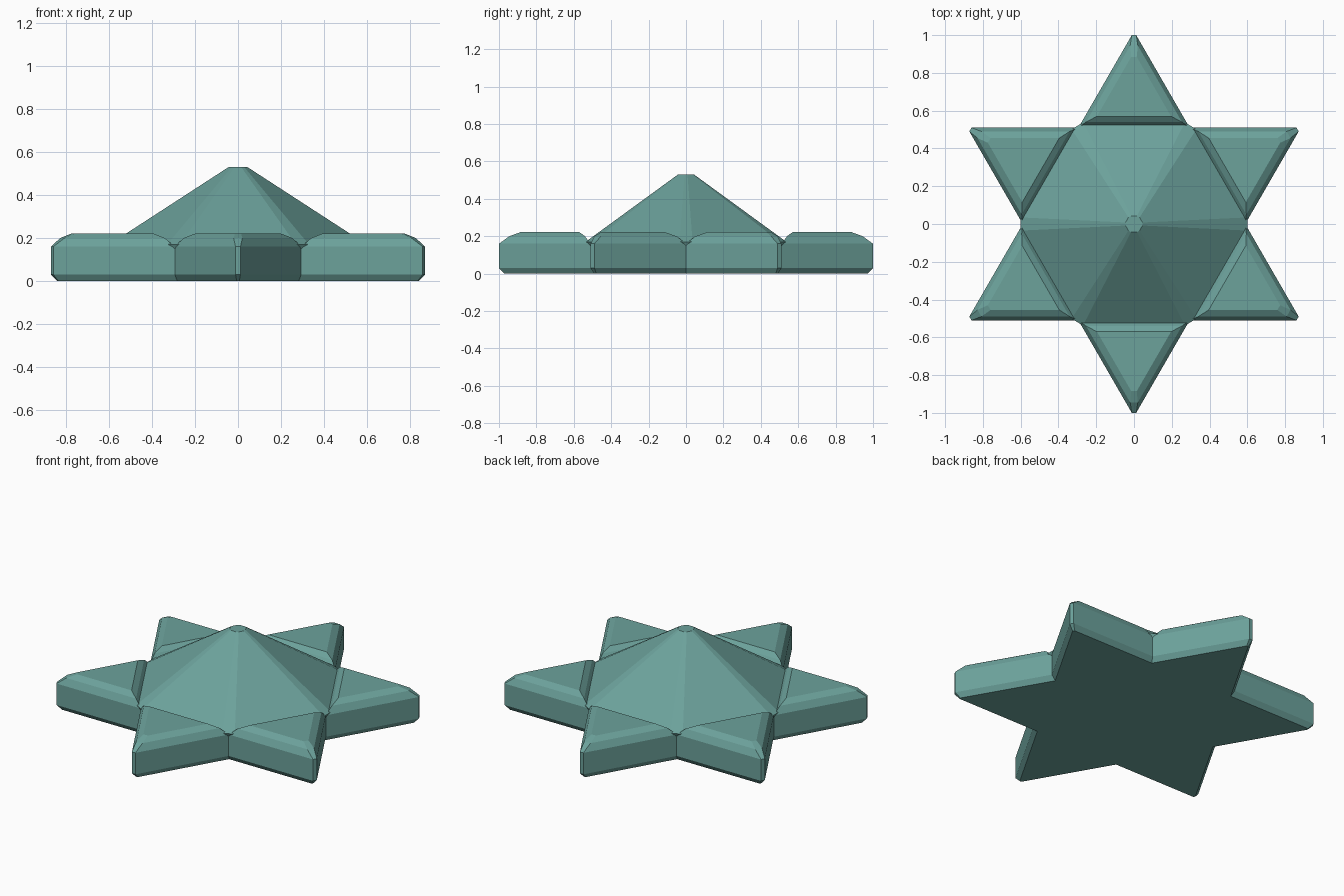
import bpy, bmesh
from math import sin, cos, pi, tan, radians

if "Cube" in bpy.data.objects:
    bpy.data.objects.remove(bpy.data.objects["Cube"])

T30 = tan(radians(30))
TIP = 1.02  # radius of the sharp star tip before it is blunted


def loft(bm, rings):
    """Closed solid from stacked rings, each a (points, z) pair."""
    loops = [[bm.verts.new((x, y, z)) for x, y in pts] for pts, z in rings]
    n = len(loops[0])
    for a, b in zip(loops, loops[1:]):
        for i in range(n):
            j = (i + 1) % n
            bm.faces.new((a[i], a[j], b[j], b[i]))
    bm.faces.new(loops[0][::-1])
    bm.faces.new(loops[-1])


def polar(u, v, a):
    """Point u along direction a, v sideways."""
    return (u * cos(a) - v * sin(a), u * sin(a) + v * cos(a))


def finish(name, bm):
    bmesh.ops.recalc_face_normals(bm, faces=bm.faces)
    me = bpy.data.meshes.new(name)
    bm.to_mesh(me)
    bm.free()
    ob = bpy.data.objects.new(name, me)
    bpy.context.collection.objects.link(ob)
    me.materials.append(mat)


mat = bpy.data.materials.new("teal")
mat.diffuse_color = (0.15, 0.36, 0.33, 1)
mat.use_nodes = True
mat.node_tree.nodes["Principled BSDF"].inputs["Base Color"].default_value = mat.diffuse_color


def star(inset, cut):
    """Six pointed outline with blunt tips."""
    t = TIP - 2 * inset
    w = (t - cut) * T30
    pts = []
    for k in range(6):
        a = pi / 6 + k * pi / 3
        pts += [polar(cut, -w, a), polar(cut, w, a),
                polar(t / 3 ** 0.5, 0, a + pi / 6)]
    return pts


# Star slab with chamfered underside
bm = bmesh.new()
loft(bm, [(star(0.02, 0.97), 0), (star(0, 1), 0.03), (star(0, 1), 0.16)])
finish("star_base", bm)


# Raised, rounded top on each star point
def point(inset, cut, inner, a):
    t = TIP - 2 * inset
    w, b = (t - cut) * T30, (t - inner) * T30
    return [polar(inner, -b, a), polar(cut, -w, a), polar(cut, w, a), polar(inner, b, a)]


bm = bmesh.new()
for k in range(6):
    a = pi / 6 + k * pi / 3
    loft(bm, [(point(0, 1, 0.51, a), 0.16),
              (point(0.02, 0.945, 0.54, a), 0.20),
              (point(0.055, 0.885, 0.57, a), 0.222)])
finish("star_points", bm)


# Central six sided pyramid with blunted ridges and a small flat summit
def hexagon(r, w):
    return [polar(r, s * w, k * pi / 3) for k in range(6) for s in (-1, 1)]


bm = bmesh.new()
loft(bm, [(hexagon(0.59, 0.03), 0.15), (hexagon(0.60, 0.035), 0.17),
          (hexagon(0.045, 0.008), 0.53)])
finish("pyramid", bm)
